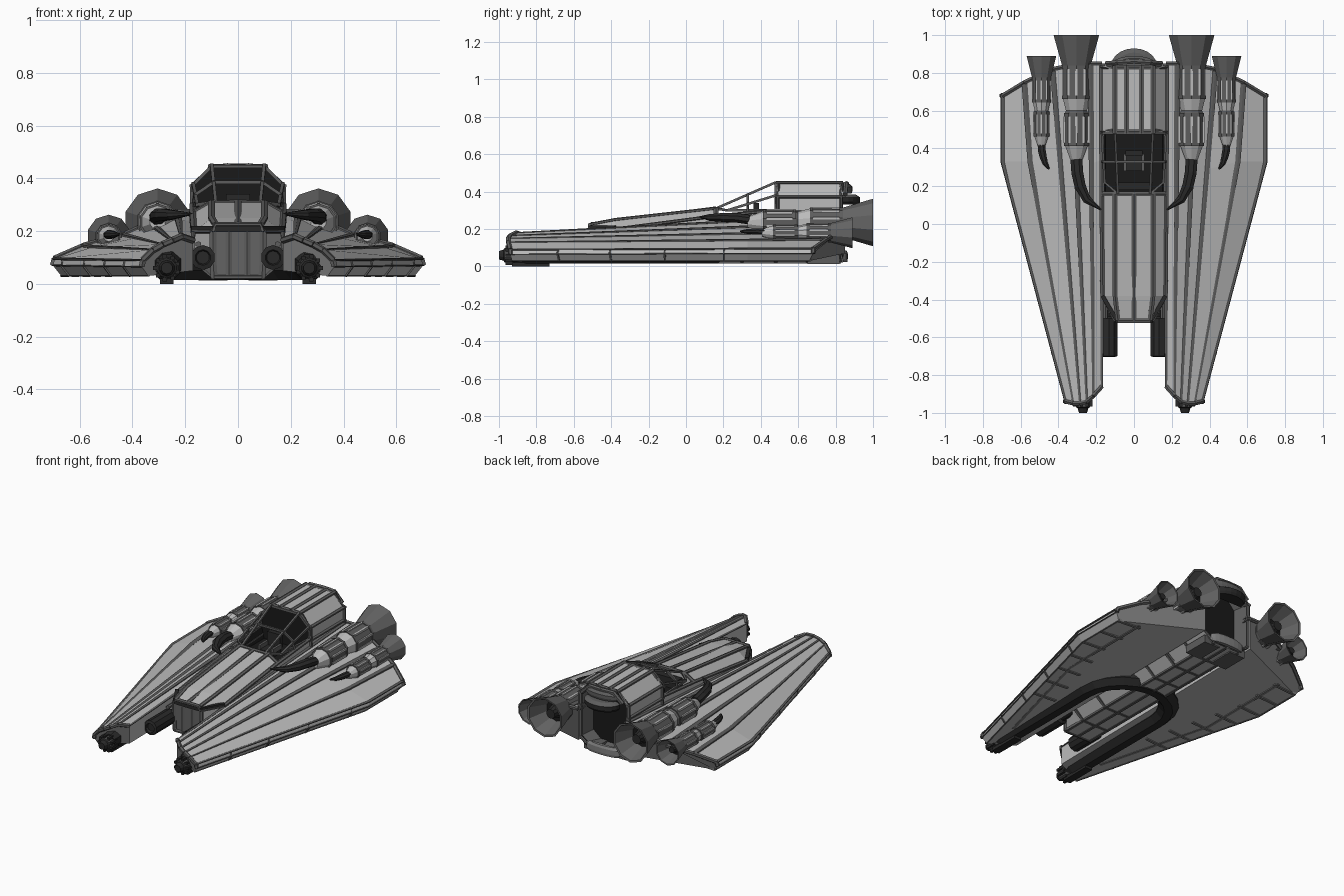
import bpy, bmesh, math
from mathutils import Vector as V

if "Cube" in bpy.data.objects:
    bpy.data.objects.remove(bpy.data.objects["Cube"])

COL = {"light panel": .5, "mid grey": .22, "frame grey": .11, "nozzle grey": .125,
       "dark pipe": .022, "black recess": .01}
LIGHT, MID, FRAME, NOZ, DARK, BLACK = range(6)
MATS = []
for n, c in COL.items():
    m = bpy.data.materials.new(n)
    m.diffuse_color = (c, c, c, 1)
    m.use_nodes = True
    m.node_tree.nodes["Principled BSDF"].inputs["Base Color"].default_value = m.diffuse_color
    MATS.append(m)


def finish(bm, name, mirror=True, rule=None):
    bmesh.ops.remove_doubles(bm, verts=bm.verts, dist=1e-5)
    bmesh.ops.recalc_face_normals(bm, faces=bm.faces)
    if rule:
        for f in bm.faces:
            f.material_index = rule(f)
    me = bpy.data.meshes.new(name)
    bm.to_mesh(me)
    bm.free()
    for m in MATS:
        me.materials.append(m)
    ob = bpy.data.objects.new(name, me)
    bpy.context.collection.objects.link(ob)
    if mirror:
        ob.modifiers.new("mirror", 'MIRROR')
    return ob


def skin(bm, rings, mats):
    """Join rings of points with quads; one material per segment."""
    vs = [[bm.verts.new(p) for p in r] for r in rings]
    n = len(vs[0])
    for k in range(len(vs) - 1):
        for i in range(n):
            j = (i + 1) % n
            f = bm.faces.new((vs[k][i], vs[k][j], vs[k + 1][j], vs[k + 1][i]))
            f.material_index = mats[k]
    bm.faces.new(vs[0]).material_index = mats[0]
    bm.faces.new(vs[-1]).material_index = mats[-1]


def tube(bm, pts, radii, mats, sides=8, flat=1, axis=None):
    """Sweep a polygon along points, radius and material may vary."""
    pts = [V(p) for p in pts]
    n = len(pts)
    radii = radii if isinstance(radii, (list, tuple)) else [radii] * n
    mats = mats if isinstance(mats, (list, tuple)) else [mats] * (n - 1)
    rings = []
    for k, p in enumerate(pts):
        t = V(axis) if axis else (pts[min(k + 1, n - 1)] - pts[max(k - 1, 0)]).normalized()
        s = t.cross(V((0, 0, 1) if abs(t.z) < .95 else (0, 1, 0))).normalized()
        u = s.cross(t)
        rings.append([p + (s * math.cos(a) + u * math.sin(a) * flat) * radii[k]
                      for a in ((i + .5) * 2 * math.pi / sides for i in range(sides))])
    skin(bm, rings, mats)


def bars(name, lines, r, mat, sides=4, flat=1, mirror=True):
    bm = bmesh.new()
    for l in lines:
        tube(bm, l, r, mat, sides, flat)
    return finish(bm, name, mirror)


def box(name, x0, x1, y0, y1, z0, z1, mat, mirror=True):
    bm = bmesh.new()
    skin(bm, [[(x0, y, z0), (x1, y, z0), (x1, y, z1), (x0, y, z1)] for y in (y0, y1)], [mat])
    return finish(bm, name, mirror)


# --- wing: fan of panels from a narrow nose to a wide tail
nose = [(.17, -.86, .05), (.17, -.86, .165), (.215, -.91, .18), (.25, -.94, .165), (.285, -.95, .15),
        (.32, -.95, .13), (.36, -.94, .09), (.365, -.94, .065), (.34, -.93, .03)]
tail = [(.17, .85, .07), (.17, .85, .27), (.23, .85, .27), (.33, .84, .23), (.43, .82, .185),
        (.58, .75, .145), (.695, .68, .095), (.702, .68, .07), (.67, .66, .03)]
mid = [V(a).lerp(V(b), .7) for a, b in zip(nose, tail)]
mid[5] = V((.55, .33, .14))
mid[6:] = [V((.695, .33, .095)), V((.702, .33, .07)), V((.67, .33, .03))]
bm = bmesh.new()
skin(bm, [nose, mid, tail], [LIGHT, LIGHT])
finish(bm, "wing", rule=lambda f: MID if abs(f.normal.y) > .7 else LIGHT)

# dark trim along the panel seams and around the ends
bm = bmesh.new()
for i in range(1, 9):
    w = [.007, .016, .018] if i < 6 else [.009, .011, .011] if i == 6 else [.005, .006, .006]
    tube(bm, [nose[i], mid[i], tail[i]], w, FRAME, 6, .5)
for i in range(1, 7):
    tube(bm, [nose[i], nose[i + 1]], .013, FRAME, 6)
    tube(bm, [tail[i], tail[i + 1]], .013, FRAME, 6)
for t in (.2, .42, .65, .9):      # clips on the outer edge
    a, b = V(nose[6]).lerp(mid[6], t), V(nose[8]).lerp(mid[8], t)
    tube(bm, [a, V(nose[7]).lerp(mid[7], t), b], .008, FRAME, 4)
finish(bm, "wing_trim")

# ribs on the wing underside
ribs = [[(.33, -.7, .04), (.53, .05, .042), (.53, .68, .045)]]
for k in range(7):
    y = -.3 + k * .16
    xo = min(.67, .34 + (y + .93) * .262)
    ribs.append([(xo, y, .034), (max(.3, xo - .16), y, .043)])
bars("wing_underside_ribs", ribs, .012, MID)

# nose cannon with a toothed collar
bm = bmesh.new()
tube(bm, [(.27, y, .06) for y in (-1, -.975, -.97, -.93, -.8)], [.022, .03, .038, .042, .05],
     [DARK, DARK, FRAME, FRAME], 10, axis=(0, 1, 0))
for i in range(9):
    a = i * 2 * math.pi / 9
    x, z = .27 + .044 * math.cos(a), .06 + .044 * math.sin(a)
    tube(bm, [(x, -.965, z), (x, -.9, z)], .011, DARK, 4)
finish(bm, "nose_cannon")

# U shaped pipe under the hull and front skids
path = [(.27, -.93, .07), (.27, -.85, .075), (.27, -.1, .075)]
path += [(.27 * math.cos(a), -.1 + .26 * math.sin(a), .075) for a in (.3, .6, .9, 1.2, 1.4)]
path += [(0, .16, .075)]
bars("belly_pipe", [path], [.045] + [.065] * 8, DARK, 8)
box("front_skid", .245, .295, -.93, -.73, 0, .02, DARK)


# --- fuselage
def section(y, tw, hw, top, sh, low=.09, bot=.02, bw=.09):
    half = [(tw, top), (hw, sh), (hw, low), (bw, bot)]
    return [(x, y, z) for x, z in half] + [(-x, y, z) for x, z in reversed(half)]


def hull_rule(f):
    return NOZ if f.normal.y < -.7 else LIGHT


bm = bmesh.new()
skin(bm, [section(-.51, .085, .095, .225, .20), section(-.38, .1, .165, .25, .2),
          section(.16, .1, .17, .31, .27)], [MID, MID])
finish(bm, "front_fuselage", False, hull_rule)
bm = bmesh.new()
skin(bm, [section(.16, .15, .17, .22, .27), section(.48, .15, .17, .22, .3)], [MID])
finish(bm, "cockpit_tub", False, lambda f: BLACK if f.normal.z > .2 or abs(f.normal.y) > .9 else LIGHT)

# rear cabin with a recessed back door
bm = bmesh.new()
skin(bm, [section(.48, .1, .17, .45, .375), section(.84, .1, .17, .45, .375)], [MID])
bm.normal_update()
back = max(bm.faces, key=lambda f: f.calc_center_median().y)
bmesh.ops.inset_region(bm, faces=[back], thickness=.035)
bmesh.ops.translate(bm, verts=back.verts, vec=(0, -.1, 0))
finish(bm, "rear_cabin", False, lambda f: BLACK if f.normal.y < -.9 or
       (f.normal.y > .9 and f.calc_center_median().y < .8) else
       FRAME if f.normal.y > .2 else hull_rule(f))

# hull trim
front = [[(.085, -.51, .225), (.1, -.38, .25), (.1, .16, .31)],
         [(.095, -.51, .2), (.165, -.38, .2), (.17, .16, .27), (.17, .48, .3)],
         [(0, -.51, .227), (0, .16, .312)],
         [(0, .16, .31), (.1, .16, .31), (.17, .16, .27)], [(0, -.51, .225), (.085, -.51, .225), (.095, -.51, .2)],
         [(.095, -.51, .2), (.095, -.51, .09), (.09, -.51, .02)], [(.035, -.508, .22), (.035, -.508, .02)],
         [(0, -.51, .025), (.09, -.51, .025)]]
rear = [[(.1, .48, .448), (.1, .84, .448)], [(.17, .48, .372), (.17, .84, .372)],
        [(.04, .48, .449), (.04, .84, .449)], [(.17, .48, .29), (.17, .84, .29)]]
for y in (.49, .83):
    rear.append([(0, y, .446), (.1, y, .446), (.17, y, .372), (.17, y, .09), (.09, y, .03)])
bars("hull_trim", front + rear, .015, FRAME, 6, .6)
bars("nose_groove", [[(0, -.512, .208), (.09, -.512, .208), (.167, -.38, .208)]], .015, DARK, 4)
belly = [[(.09, -.5, .025), (.09, .83, .025)], [(.165, -.38, .09), (.17, .83, .09)], [(0, -.5, .024), (0, .83, .024)]]
belly += [[(0, y, .024), (.09, y, .024), (.168, y, .09)] for y in (-.35, -.15, .3, .48, .65)]
bars("belly_ribs", belly, .012, FRAME)
box("rear_skid", .04, .15, .65, .82, .012, .06, FRAME)

# --- open canopy frame
canopy = [[(.085, .16, .31), (.1, .48, .45)], [(.155, .22, .3), (.17, .48, .38)],
          [(0, .16, .31), (.085, .16, .31), (.155, .22, .3), (.168, .48, .3)],
          [(0, .33, .385), (.093, .33, .385), (.16, .33, .34), (.168, .33, .29)],
          [(0, .48, .445), (.1, .48, .445), (.17, .48, .375), (.17, .48, .29)]]
bars("canopy_frame", canopy, .009, FRAME)

# seat and control panel
box("seat_base", -.045, .045, .28, .37, .22, .255, DARK, False)
box("seat_back", -.045, .045, .36, .39, .25, .34, DARK, False)
box("seat_arm", .04, .055, .28, .37, .25, .28, FRAME)
box("control_panel", -.1, .1, .18, .22, .22, .285, DARK, False)

# rounded hood above the back door and lip below it
for name, z0, z1, ry, rx, mat in (("rear_hood", .33, .385, .09, .12, DARK), ("rear_visor", .39, .44, .05, .12, FRAME),
                                  ("rear_lip", .025, .085, .025, .12, MID)):
    bm = bmesh.new()
    rings = [[(rx * s * math.cos(a), .84 + ry * s * math.sin(a), z)
              for a in (i * math.pi / 10 for i in range(11))]
             for z, s in ((z0, .9), (z0 + .015, 1), (z1 - .015, 1), (z1, .75))]
    skin(bm, rings, [mat, mat, FRAME if mat == DARK else mat])
    finish(bm, name, False)
bars("hood_frame", [[(0, .86, .442), (.085, .855, .442), (.145, .85, .385)]], .014, FRAME, 6)

# guns beside the fuselage nose
bm = bmesh.new()
tube(bm, [(.133, y, .1) for y in (-.69, -.705, -.7, -.5, -.49, -.35)], [.025, .03, .047, .047, .03, .03],
     DARK, 10, axis=(0, 1, 0))
tube(bm, [(.15, -.5, .15), (.15, -.36, .15)], .012, FRAME, 6)
finish(bm, "side_gun")

# --- engines: lathed pod, slats and a curved intake horn
PROFILE = [(.33, .03, LIGHT), (.42, .065, FRAME), (.58, .067, FRAME), (.6, .058, LIGHT), (.67, .077, FRAME),
           (.83, .075, FRAME), (.84, .08, NOZ), (1, .127, NOZ), (.998, .115, NOZ), (.88, .07, BLACK),
           (.88, .045, DARK), (.94, .03, DARK), (.94, .001, DARK)]


def engine(name, x, z, s, end, ys, horn):
    Y = lambda y: end - (1 - y) * ys
    bm = bmesh.new()
    tube(bm, [(x, Y(p[0]), z) for p in PROFILE], [p[1] * s for p in PROFILE],
         [p[2] for p in PROFILE[:-1]], 10, axis=(0, 1, 0))
    for i in range(10):
        a = (i + .5) * math.pi / 5
        for y0, y1, r in ((.43, .57, .065), (.68, .82, .074)):
            px, pz = x + r * s * math.cos(a), z + r * s * math.sin(a)
            tube(bm, [(px, Y(y0), pz), (px, Y(y1), pz)], .009 * s, LIGHT, 4)
    for y, r in ((.42, .07), (.58, .07), (.67, .08), (.83, .08)):
        tube(bm, [(x, Y(y) - .008, z), (x, Y(y) + .008, z)], r * s, FRAME, 10)
    finish(bm, name)
    bm = bmesh.new()
    tube(bm, horn, [.034 * s, .034 * s, .032 * s, .024 * s, .005], DARK, 8, .8)
    finish(bm, name + "_horn")


engine("large_engine", .305, .235, 1, 1, 1,
       [(.305, .34, .25), (.3, .27, .26), (.285, .2, .262), (.25, .13, .262), (.175, .075, .265)])
engine("small_engine", .49, .18, .65, .89, .72,
       [(.49, .43, .185), (.488, .39, .187), (.482, .36, .187), (.47, .32, .187), (.45, .29, .188)])
